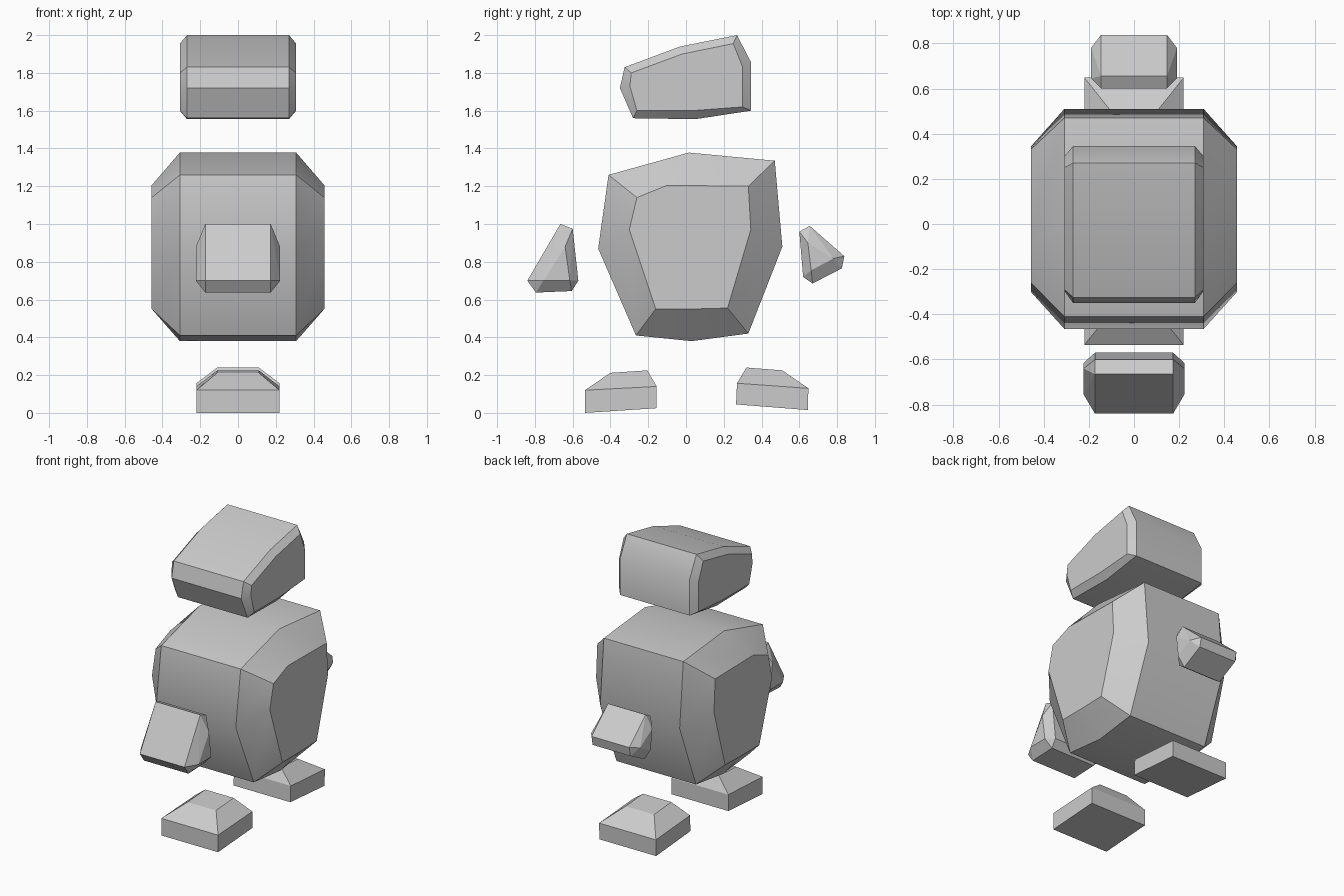
import bpy, bmesh, math

if "Cube" in bpy.data.objects:
    bpy.data.objects.remove(bpy.data.objects["Cube"])


def finish(name, bm, smooth=False):
    bmesh.ops.recalc_face_normals(bm, faces=bm.faces)
    mesh = bpy.data.meshes.new(name)
    bm.to_mesh(mesh)
    bm.free()
    ob = bpy.data.objects.new(name, mesh)
    bpy.context.collection.objects.link(ob)
    if smooth:
        bpy.ops.object.select_all(action='DESELECT')
        ob.select_set(True)
        bpy.context.view_layer.objects.active = ob
        bpy.ops.object.shade_smooth_by_angle(angle=math.radians(35))
    return ob


def side_loft(name, outer, inner, wo, wi):
    """Loft two (y, z) profiles across x: small caps at +-wi, full outline at +-wo."""
    bm = bmesh.new()
    rings = [[bm.verts.new((x, y, z)) for y, z in prof]
             for x, prof in ((-wi, inner), (-wo, outer), (wo, outer), (wi, inner))]
    n = len(outer)
    for a, b in zip(rings, rings[1:]):
        for i in range(n):
            j = (i + 1) % n
            bm.faces.new((a[i], a[j], b[j], b[i]))
    bm.faces.new(rings[0])
    bm.faces.new(rings[-1])
    return finish(name, bm, smooth=True)


def faceted_block(name, groups):
    """Convex block from mirrored groups of (half width, [(y, z), ...])."""
    bm = bmesh.new()
    for w, pts in groups:
        for y, z in pts:
            for s in (-1, 1):
                bm.verts.new((s * w, y, z))
    bmesh.ops.convex_hull(bm, input=bm.verts)
    bmesh.ops.dissolve_limit(bm, angle_limit=math.radians(4),
                             verts=bm.verts, edges=bm.edges)
    return finish(name, bm)


# Head
side_loft("head",
          [(-.325, 1.83), (-.03, 1.94), (.27, 2.0), (.345, 1.855),
           (.345, 1.60), (.05, 1.555), (-.28, 1.56), (-.35, 1.72)],
          [(-.29, 1.80), (-.02, 1.90), (.25, 1.955), (.30, 1.83),
           (.30, 1.62), (.03, 1.60), (-.26, 1.60), (-.297, 1.73)],
          .27, .308)

# Torso
side_loft("torso",
          [(-.41, 1.26), (.015, 1.378), (.47, 1.335), (.51, .88),
           (.33, .42), (.03, .38), (-.265, .41), (-.465, .87)],
          [(-.26, 1.14), (-.10, 1.205), (.33, 1.20), (.343, .97),
           (.22, .555), (.03, .55), (-.16, .55), (-.30, .97)],
          .308, .457)

# Hands
faceted_block("front_hand", [
    (.173, [(-.665, 1.0), (-.60, .975), (-.57, .70),
            (-.605, .645), (-.795, .637), (-.84, .70)]),
    (.223, [(-.64, .88), (-.755, .70), (-.615, .70)])])
faceted_block("back_hand", [
    (.146, [(.60, .96), (.655, .99), (.838, .83),
            (.825, .765), (.67, .685), (.62, .72)]),
    (.19, [(.645, .90), (.78, .817), (.663, .755)])])

# Feet
faceted_block("front_foot", [
    (.22, [(-.535, .0), (-.155, .025), (-.155, .14), (-.535, .12)]),
    (.11, [(-.205, .225), (-.40, .212)])])
faceted_block("back_foot", [
    (.22, [(.265, .045), (.645, .015), (.648, .13), (.27, .157)]),
    (.11, [(.51, .225), (.32, .24)])])
